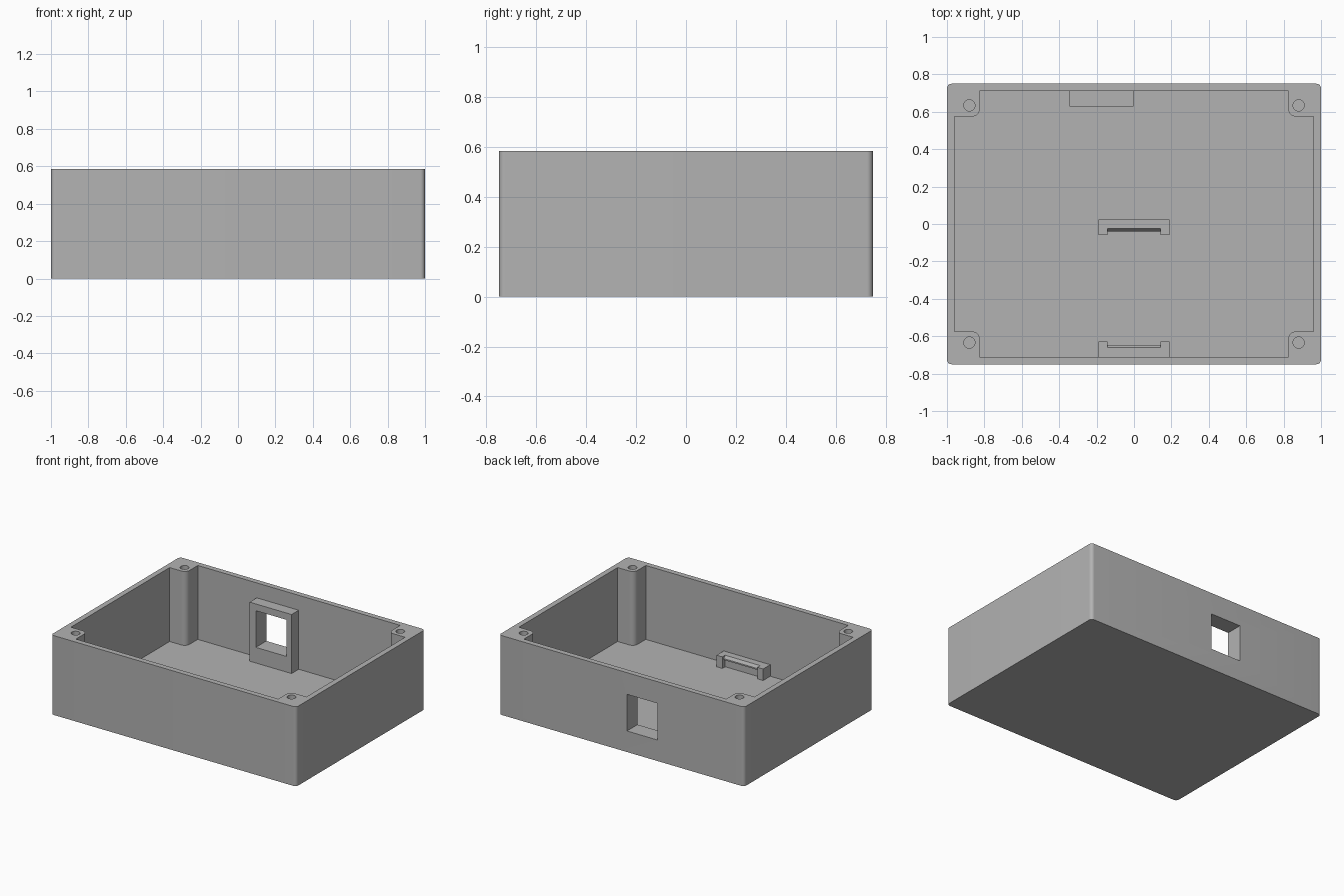
import bpy, bmesh
from math import cos, sin, pi
from mathutils import Matrix

cube = bpy.data.objects.get("Cube")
if cube:
    bpy.data.objects.remove(cube, do_unlink=True)

grey = bpy.data.materials.new("plain grey")
grey.use_nodes = True
COLOUR = (0.45, 0.45, 0.45, 1)
grey.diffuse_color = COLOUR
grey.node_tree.nodes["Principled BSDF"].inputs["Base Color"].default_value = COLOUR

HEIGHT, WALL, FLOOR = 0.585, 0.04, 0.04
HALF_X, HALF_Y = 1.0, 0.75
IN_X, IN_Y = HALF_X - WALL, HALF_Y - WALL
POST_X, POST_Y = 0.825, 0.575


def arc(cx, cy, r, start, end, steps=8):
    """Points along an arc, angles in quarter turns."""
    return [(cx + r * cos(pi / 2 * (start + (end - start) * i / steps)),
             cy + r * sin(pi / 2 * (start + (end - start) * i / steps)))
            for i in range(steps + 1)]


def four_corners(quadrant):
    """Mirror the outline of the +x +y corner into a closed loop."""
    loop = []
    for sx, sy in ((1, 1), (-1, 1), (-1, -1), (1, -1)):
        pts = [(x * sx, y * sy) for x, y in quadrant]
        loop += pts if sx * sy > 0 else pts[::-1]
    return loop


def prism(name, outline, low, high, place=Matrix()):
    """Extrude a flat outline between two heights."""
    bm = bmesh.new()
    face = bm.faces.new([bm.verts.new((x, y, low)) for x, y in outline])
    ext = bmesh.ops.extrude_face_region(bm, geom=[face])
    top = [v for v in ext["geom"] if isinstance(v, bmesh.types.BMVert)]
    bmesh.ops.translate(bm, verts=top, vec=(0, 0, high - low))
    bm.transform(place)
    bmesh.ops.recalc_face_normals(bm, faces=bm.faces)
    mesh = bpy.data.meshes.new(name)
    bm.to_mesh(mesh)
    bm.free()
    mesh.materials.append(grey)
    obj = bpy.data.objects.new(name, mesh)
    bpy.context.collection.objects.link(obj)
    return obj


def box(name, x0, x1, y0, y1, z0, z1):
    return prism(name, [(x0, y0), (x1, y0), (x1, y1), (x0, y1)], z0, z1)


def boolean(target, cutter, operation="DIFFERENCE"):
    mod = target.modifiers.new(operation, "BOOLEAN")
    mod.operation, mod.solver, mod.object = operation, "EXACT", cutter
    bpy.context.view_layer.objects.active = target
    bpy.ops.object.modifier_apply(modifier=mod.name)
    bpy.data.objects.remove(cutter, do_unlink=True)


def smooth(obj):
    bpy.ops.object.select_all(action="DESELECT")
    obj.select_set(True)
    bpy.context.view_layer.objects.active = obj
    bpy.ops.object.shade_smooth_by_angle(angle=pi / 6)


# Case with rounded upright edges, hollowed around four corner posts
r = 0.025
case = prism("case", four_corners(arc(HALF_X - r, HALF_Y - r, r, 0, 1)), 0, HEIGHT)
r = 0.04
post_edge = [(IN_X, POST_Y)] + arc(POST_X + r, POST_Y + r, r, 3, 2) + [(POST_X, IN_Y)]
boolean(case, prism("cavity", four_corners(post_edge), FLOOR, HEIGHT + 0.1))

# Raised frame on the back wall, with an opening through both
boolean(case, box("window_frame", -0.344, -0.002, 0.627, IN_Y + 0.02, FLOOR - 0.02, 0.475), "UNION")
boolean(case, box("window_cut", -0.294, -0.044, 0.5, 0.9, 0.155, 0.425))

# Screw holes in the posts
for sx in (-1, 1):
    for sy in (-1, 1):
        hole = arc(sx * 0.88, sy * 0.634, 0.03, 0, 4, 32)[:-1]
        boolean(case, prism("screw_hole", hole, FLOOR, HEIGHT + 0.1))
smooth(case)


# Board holders: a U-shaped bracket with a sloped catch between its arms
def holder(name, y, facing):
    half, inner, depth, back, top = 0.19, 0.143, 0.083, 0.05, 0.125
    outline = [(-half, 0), (half, 0), (half, depth), (inner, depth),
               (inner, back), (-inner, back), (-inner, depth), (-half, depth)]
    place = Matrix.Translation((0, y, 0)) @ Matrix.Diagonal((1, facing, 1, 1))
    bracket = prism(name, outline, FLOOR - 0.01, top, place)
    # Catch profile is drawn in y-z and swept along x
    catch = [(back - 0.02, top), (back, top), (back + 0.014, top - 0.02),
             (back + 0.014, top - 0.03), (back - 0.02, top - 0.045)]
    turn = Matrix(((0, 0, 1, 0), (1, 0, 0, 0), (0, 1, 0, 0), (0, 0, 0, 1)))
    boolean(bracket, prism("catch", catch, -inner - 0.01, inner + 0.01, place @ turn), "UNION")


holder("front_board_holder", -IN_Y, 1)
holder("middle_board_holder", 0.025, -1)
